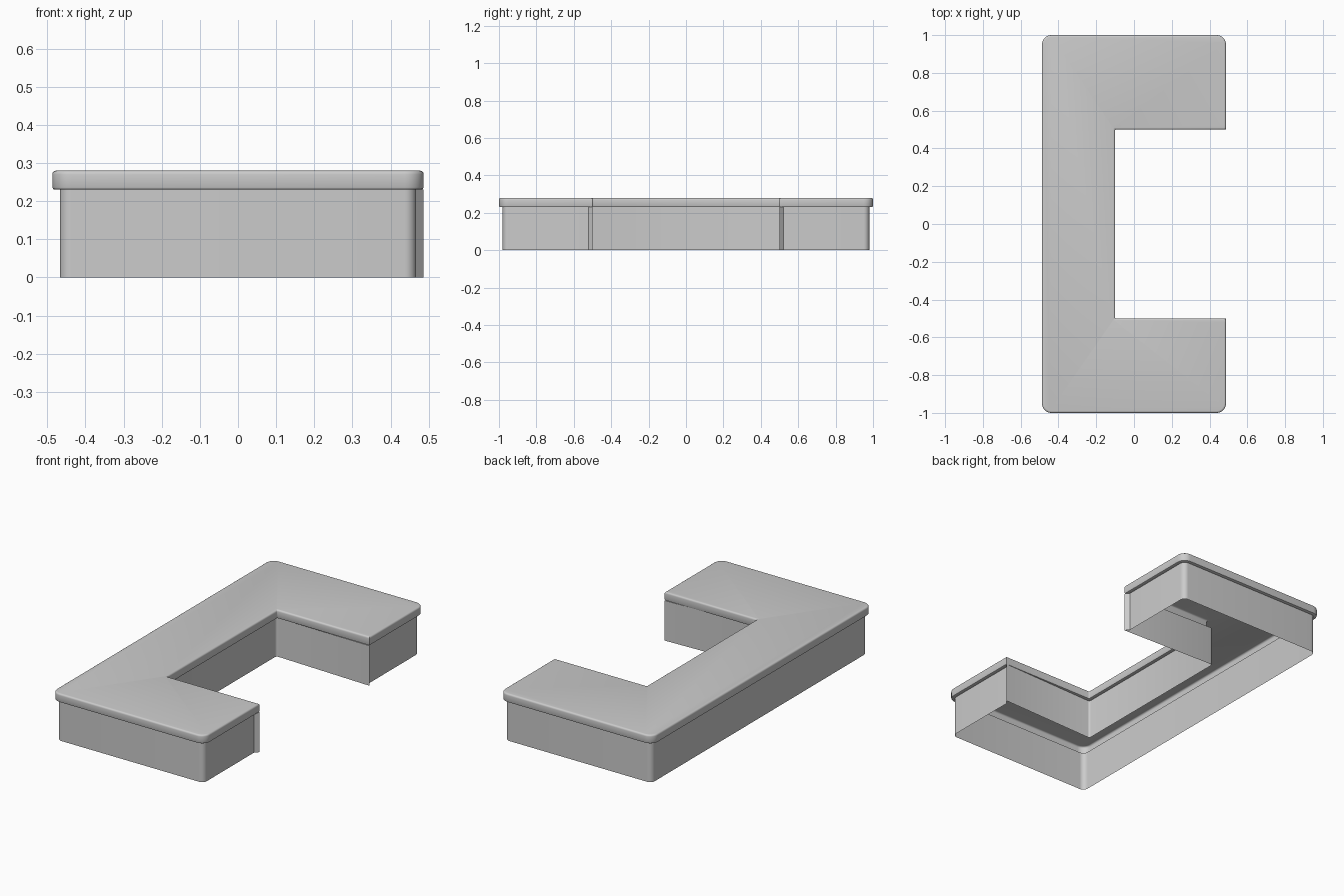
import bpy, bmesh, math

if "Cube" in bpy.data.objects:
    bpy.data.objects.remove(bpy.data.objects["Cube"])

X, Y, NX, NY, R = 0.487, 1.0, -0.10, 0.50, 0.05   # outline half sizes, notch, corner radius


def outline(d, wall=False):
    """Counter-clockwise C outline, inset by d; the wall flares out at the leg tips."""
    pts = []
    nr = 0.012 if wall else 0.005                  # small round in the notch corner
    cx, cy = NX - d + nr, NY + d - nr
    for k in range(4):
        a = math.pi - k * math.pi / 6
        pts.append((cx + nr * math.cos(a), cy + nr * math.sin(a)))
    # leg tip: inner point and a second point on the end face
    pts.append((X, NY) if wall else (X - d, NY + d))
    pts.append((X - d, NY + 0.022))
    # two rounded outer corners
    for sx, a0 in ((1, 0), (-1, math.pi / 2)):
        for k in range(9):
            a = a0 + k * math.pi / 16
            pts.append((sx * (X - R) + (R - d) * math.cos(a),
                        Y - R + (R - d) * math.sin(a)))
    return pts + [(x, -y) for x, y in reversed(pts)]


mat = bpy.data.materials.new("plain grey")
mat.diffuse_color = (0.6, 0.6, 0.6, 1)
mat.use_nodes = True
mat.node_tree.nodes["Principled BSDF"].inputs["Base Color"].default_value = mat.diffuse_color


def make_shell(name, levels, cap):
    """Stack inset outlines from top to bottom into an open shell."""
    bm = bmesh.new()
    rings = [[bm.verts.new((x, y, z)) for x, y in outline(d, w)] for d, z, w in levels]
    if cap:
        bm.faces.new(rings[0])
    n = len(rings[0])
    for up, lo in zip(rings, rings[1:]):
        for i in range(n):
            j = (i + 1) % n
            bm.faces.new((lo[i], lo[j], up[j], up[i]))
    me = bpy.data.meshes.new(name)
    bm.to_mesh(me)
    bm.free()
    me.materials.append(mat)
    ob = bpy.data.objects.new(name, me)
    bpy.context.collection.objects.link(ob)
    bpy.ops.object.select_all(action='DESELECT')
    ob.select_set(True)
    bpy.context.view_layer.objects.active = ob
    bpy.ops.object.shade_smooth_by_angle(angle=math.radians(35))


# countertop: rounded edge and the underside lip back to the wall
T, B = 0.28, 0.23
r = 0.010
levels = [(r - r * math.sin(a), T - r + r * math.cos(a), False)
          for a in (k * math.pi / 8 for k in range(5))]
levels += [(0, B + 0.007, False), (0.002, B + 0.002, False), (0.006, B, False), (0.02, B, True)]
make_shell("countertop", levels, True)

# counter wall, open underneath
make_shell("counter_wall", [(0.02, B, True), (0.02, 0, True)], False)
